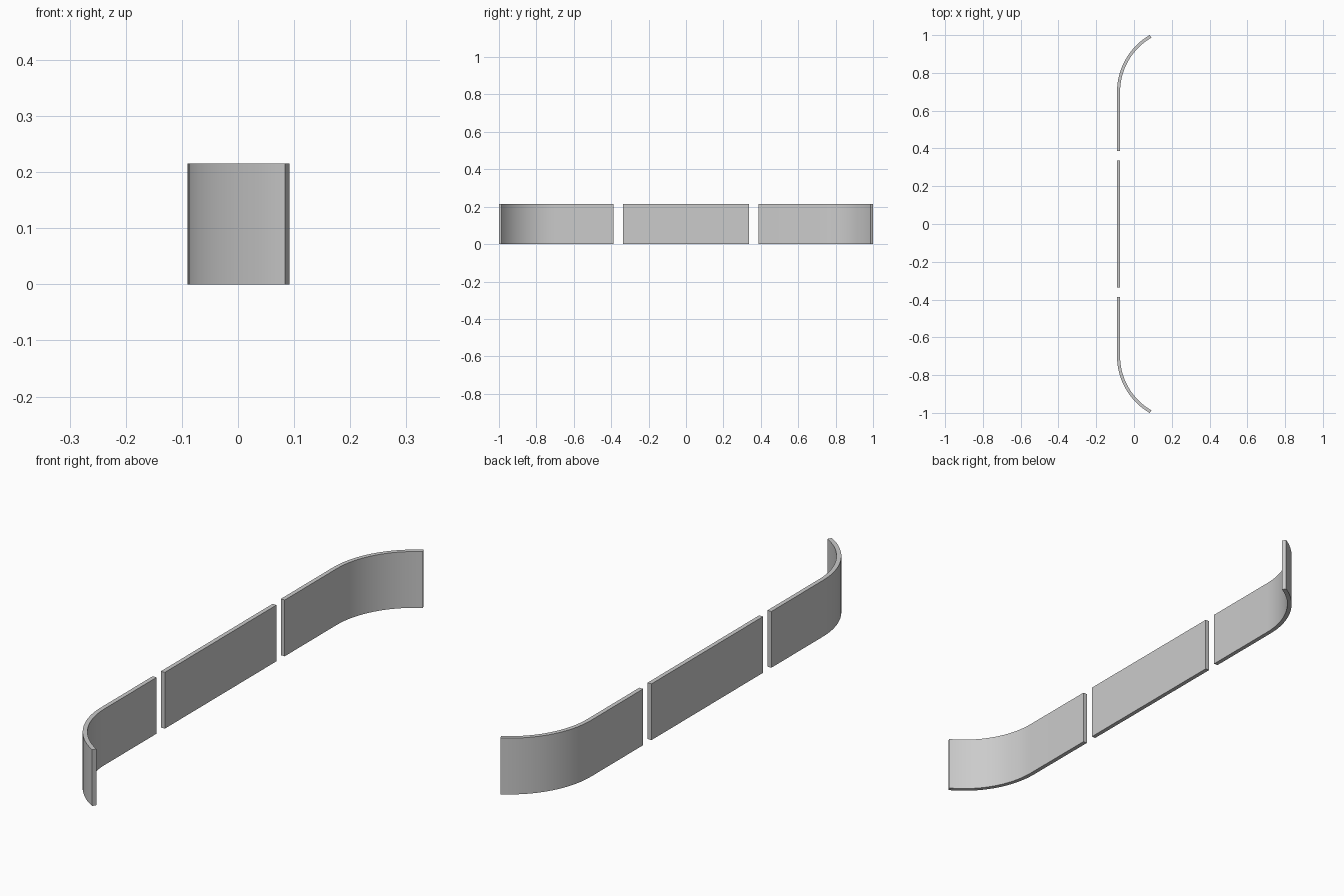
import bpy, bmesh
from math import sin, cos, radians

if "Cube" in bpy.data.objects:
    bpy.data.objects.remove(bpy.data.objects["Cube"], do_unlink=True)

HEIGHT = 0.215
THICK = 0.0165
BACK = -0.09        # outer face of the straight wall
RADIUS = 0.347      # outer radius of the curved ends
SWEEP = radians(60)
ARC_START = 0.7
STEPS = 16

grey = bpy.data.materials.new("plain_grey")
grey.use_nodes = True
grey.diffuse_color = (0.6, 0.6, 0.6, 1)
grey.node_tree.nodes["Principled BSDF"].inputs["Base Color"].default_value = (0.6, 0.6, 0.6, 1)


def wall(name, outer, inner):
    """Extrude the closed plan between two paths up to the wall height."""
    bm = bmesh.new()
    plan = bm.faces.new([bm.verts.new((x, y, 0)) for x, y in outer + inner[::-1]])
    top = bmesh.ops.extrude_face_region(bm, geom=[plan], use_keep_orig=True)["geom"]
    verts = [v for v in top if isinstance(v, bmesh.types.BMVert)]
    bmesh.ops.translate(bm, verts=verts, vec=(0, 0, HEIGHT))
    bmesh.ops.recalc_face_normals(bm, faces=bm.faces)
    mesh = bpy.data.meshes.new(name)
    bm.to_mesh(mesh)
    bm.free()
    mesh.materials.append(grey)
    obj = bpy.data.objects.new(name, mesh)
    bpy.context.collection.objects.link(obj)
    bpy.ops.object.select_all(action="DESELECT")
    obj.select_set(True)
    bpy.context.view_layer.objects.active = obj
    bpy.ops.object.shade_smooth_by_angle(angle=radians(30))


def end_path(radius, side):
    """Straight run followed by an arc curling towards +x."""
    centre = BACK + RADIUS
    path = [(centre - radius, side * 0.387)]
    for i in range(STEPS + 1):
        a = SWEEP * i / STEPS
        path.append((centre - radius * cos(a), side * (ARC_START + radius * sin(a))))
    return path


# Straight middle panel
wall("middle_panel",
     [(BACK, -0.337), (BACK, 0.337)],
     [(BACK + THICK, -0.337), (BACK + THICK, 0.337)])

# Mirrored curved end panels
for name, side in (("front_curved_panel", -1), ("rear_curved_panel", 1)):
    wall(name, end_path(RADIUS, side), end_path(RADIUS - THICK, side))
